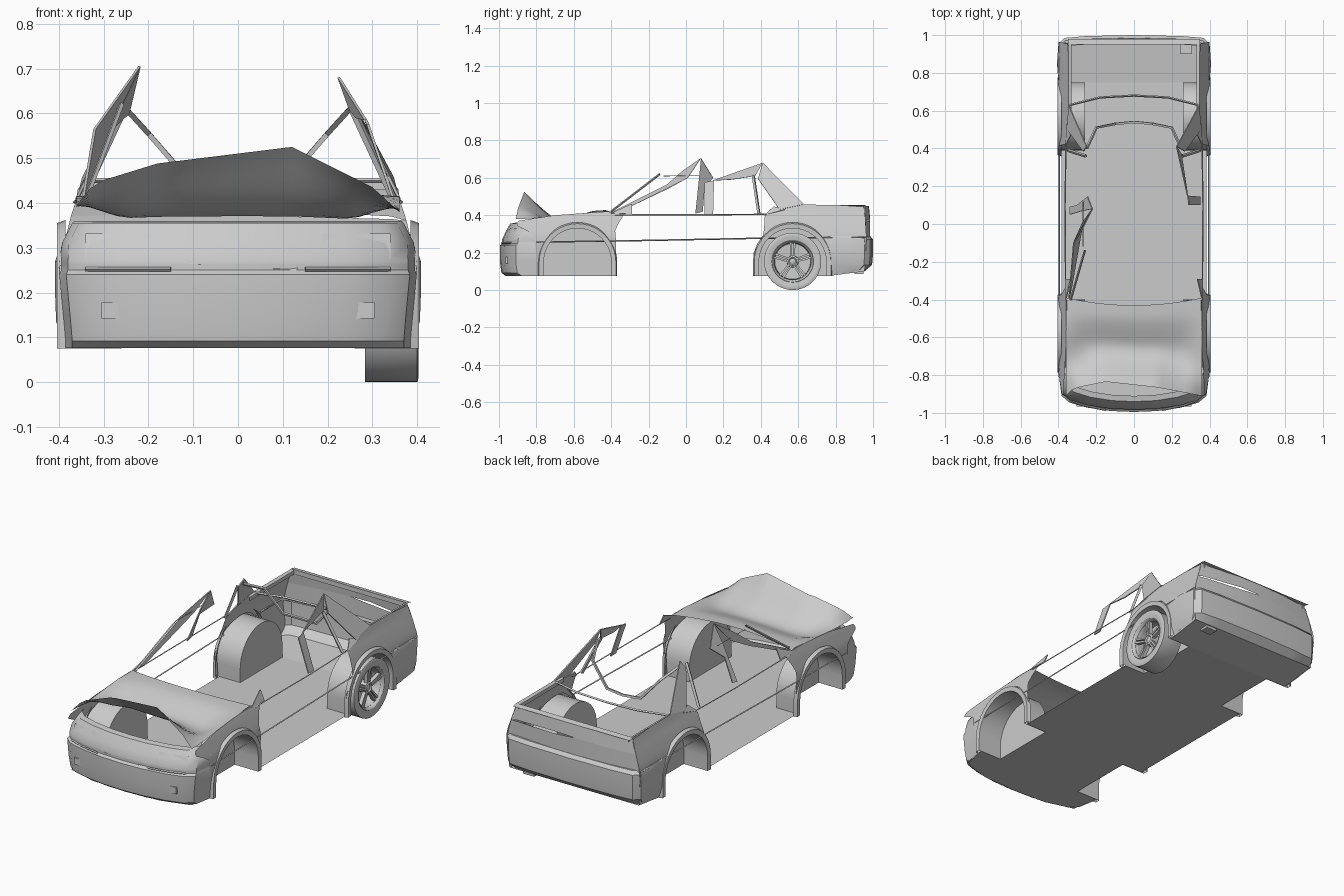
import bpy, bmesh, math
from mathutils import Vector

if "Cube" in bpy.data.objects:
    bpy.data.objects.remove(bpy.data.objects["Cube"])


def make(name, verts, faces, angle=35, thick=0):
    me = bpy.data.meshes.new(name)
    me.from_pydata([tuple(v) for v in verts], [], faces)
    bm = bmesh.new()
    bm.from_mesh(me)
    bmesh.ops.remove_doubles(bm, verts=bm.verts, dist=0.0004)
    bmesh.ops.recalc_face_normals(bm, faces=bm.faces)
    bm.to_mesh(me)
    bm.free()
    ob = bpy.data.objects.new(name, me)
    bpy.context.collection.objects.link(ob)
    if angle:
        me.shade_smooth()
        me.set_sharp_from_angle(angle=math.radians(angle))
    else:
        me.shade_flat()
    if thick:
        m = ob.modifiers.new("thickness", "SOLIDIFY")
        m.thickness, m.offset = thick, 0
    return ob


def grid(name, rows, angle=35):
    """Skin a list of equally long point rows."""
    n = len(rows[0])
    verts = [p for r in rows for p in r]
    faces = [(i * n + j, i * n + j + 1, (i + 1) * n + j + 1, (i + 1) * n + j)
             for i in range(len(rows) - 1) for j in range(n - 1)]
    return make(name, verts, faces, angle)


def plate(name, pts, thick=0.006):
    return make(name, pts, [tuple(range(len(pts)))], 0, thick)


def bar(name, pts, r):
    cu = bpy.data.curves.new(name, "CURVE")
    cu.dimensions, cu.bevel_depth, cu.bevel_resolution = "3D", r, 0
    sp = cu.splines.new("POLY")
    sp.points.add(len(pts) - 1)
    for p, c in zip(sp.points, pts):
        p.co = (*c, 1)
    sp.use_smooth = False
    bpy.context.collection.objects.link(bpy.data.objects.new(name, cu))


def box(name, c, d):
    v = [(c[0] + i * d[0] / 2, c[1] + j * d[1] / 2, c[2] + k * d[2] / 2)
         for i in (-1, 1) for j in (-1, 1) for k in (-1, 1)]
    make(name, v, [(0, 1, 3, 2), (4, 5, 7, 6), (0, 1, 5, 4), (2, 3, 7, 6), (0, 2, 6, 4), (1, 3, 7, 5)], 0)


def interp(t, keys):
    for (a, x), (b, y) in zip(keys, keys[1:]):
        if t <= b:
            return x + (y - x) * max(0, (t - a) / (b - a))
    return keys[-1][1]


def resample(pts, n):
    pts = [Vector(p) for p in pts]
    d = [0]
    for a, b in zip(pts, pts[1:]):
        d.append(d[-1] + (b - a).length)
    keys = list(zip(d, pts))
    return [Vector(interp(d[-1] * i / (n - 1), keys)) for i in range(n)]


def side_x(z):
    return interp(z, [(.075, .385), (.15, .39), (.25, .4), (.3, .395), (.38, .37), (.42, .355), (.46, .345)])


def arch(yc, r, zc=.15):
    return [(yc - r, .075)] + [(yc - r * math.cos(math.pi * i / 20), zc + r * math.sin(math.pi * i / 20))
                               for i in range(21)] + [(yc + r, .075)]


def mirrored(half):
    """half runs from x = 0 outwards."""
    return [(-x, y, z) for x, y, z in reversed(half[1:])] + list(half)


FRONT, REAR, IN = -.58, .57, .26

# floor, notched around the four wheels, and its rising tail
edge = [(0, -.965), (.2, -.955), (.36, -.91), (.385, FRONT - .18), (IN, FRONT - .18), (IN, FRONT + .18),
        (.385, FRONT + .18), (.385, REAR - .18), (IN, REAR - .18), (IN, REAR + .18), (0, REAR + .18)]
plate("floor", [(x, y, .077) for x, y in edge] + [(-x, y, .077) for x, y in reversed(edge[1:-1])], 0)
grid("floor_tail", [[(x, REAR + .18, .077), (x, .955, .1)] for x in (-.385, 0, .385)])

# outer side panels, arches and wheel housings
outlines = {
    "front_fender": (FRONT, [(-.8, .08), (-.8, .2), (-.82, .32), (-.91, .345), (-.9, .37), (-.7, .40), (-.42, .42),
                             (-.33, .405), (-.38, .33), (-.375, .27), (-.375, .075)]),
    "rear_quarter": (REAR, [(.362, .075), (.362, .2), (.42, .3), (.42, .40), (.5, .43), (.57, .457), (.8, .455),
                            (.955, .445), (.965, .28), (.955, .1)])}
for s, side in ((1, "right"), (-1, "left")):
    for part, (yc, outline) in outlines.items():
        a, b = resample([(*p, 0) for p in arch(yc, .19)], 60), resample([(*p, 0) for p in outline], 60)
        rows = [[a[i].lerp(b[i], k / 6) for i in range(60)] for k in range(7)]
        grid(f"{part}_{side}", [[(s * side_x(p.y), p.x, p.y) for p in r] for r in rows])
        prof = [(.18, .385), (.18, .402), (.205, .404), (.212, .385)]
        grid(f"{part}_flare_{side}", [[(s * x, *p) for p in arch(yc, r)] for r, x in prof])
        well = arch(yc, .18)
        grid(f"{part}_wheel_well_{side}", [[(s * x, *p) for p in well] for x in (IN, .4)])
        plate(f"{part}_well_wall_{side}", [(s * IN, *p) for p in well], 0)
    # shoulder strip along the open boot
    grid(f"boot_shoulder_{side}", [[(s * x, y, z) for y in (.57, .8, .96)]
                                   for x, z in ((.347, .455), (.33, .45), (.33, .43))])
    # thin trims left across the missing doors
    bar(f"side_moulding_{side}", [(s * .397, y, z) for y, z in ((-.8, .257), (-.38, .262), (.4, .277), (.96, .283))], .004)
    bar(f"sill_trim_{side}", [(s * .362, -.38, .402), (s * .365, .1, .402), (s * .36, .44, .405)], .0035)
    # rear roof pillar
    top = (.225, .41, .68) if s > 0 else (.25, .41, .635)
    sail = [(.345, .63, .457), (.352, .5, .43), (.268, .385, .595), top]
    plate(f"rear_pillar_{side}", [(s * x, y, z) for x, y, z in sail])
    bar(f"window_post_{side}", [(s * .255, .36, .61), (s * .35, .39, .405)], .009)
    # window lower corners
    plate(f"window_corner_{side}", [(s * x, y, z) for x, y, z in ((.36, .42, .40), (.355, .53, .43), (.335, .47, .445))])
    plate(f"mirror_corner_{side}", [(s * x, y, z) for x, y, z in ((.36, -.4, .41), (.36, -.29, .405), (.335, -.29, .46))])

# remains of the left windscreen pillar and roof edge
plate("windscreen_pillar_left", [(-.345, -.40, .415), (-.33, -.33, .43), (-.315, -.09, .545), (-.27, .01, .6),
                                 (-.22, .08, .705), (-.27, -.02, .635), (-.32, -.1, .565)])
bar("windscreen_edge_left", [(-.335, -.4, .42), (-.26, -.14, .62)], .006)
plate("door_pillar_left", [(-.22, .08, .705), (-.245, .145, .6), (-.3, .1, .55), (-.34, .09, .42), (-.34, .05, .41),
                           (-.27, .07, .6)])
bar("roof_edge_left", [(-.27, -.12, .61), (-.27, .12, .612)], .002)

# remains of the right door pillar and roof edge
plate("door_pillar_right", [(.35, .1, .4), (.35, .145, .4), (.285, .15, .585), (.29, .1, .575)])
plate("roof_edge_right", [(.285, .14, .585), (.225, .41, .68), (.25, .37, .61), (.265, .24, .59)])

# rear window frame and parcel shelf edge
bar("rear_window_frame", mirrored([(0, .54, .435), (.1, .53, .44), (.2, .51, .555), (.25, .4, .61)]), .008)
bar("parcel_shelf_edge", mirrored([(0, .68, .45), (.18, .67, .45), (.34, .63, .45)]), .006)

# front fascia, wrapping to the sides
path = [(0, -.995), (.12, -.99), (.24, -.972), (.33, -.945), (.37, -.91), (.385, -.79)]
rows = []
for z, dy, dx in ((.076, .03, 0), (.092, .008, 0), (.15, .0, .005), (.24, .0, .014), (.25, .012, .01),
                  (.262, .012, .01), (.27, .012, .01), (.31, .03, .008), (.355, .055, -.015), (.36, .085, -.02)):
    rows.append(mirrored([(x + dx * x / .385, min(y + dy, -.79), z) for x, y in path]))
grid("front_fascia", rows)
for s, side in ((1, "right"), (-1, "left")):
    bar(f"bumper_trim_{side}", [(s * .15, -.985, .252), (s * .26, -.963, .252), (s * .34, -.935, .252)], .005)
    box(f"fog_lamp_{side}", (s * .265, -.955, .16), (.08, .02, .035))
    plate(f"headlamp_{side}", [(s * x, y, z) for x, y, z in ((.19, -.965, .275), (.34, -.93, .275),
                                                            (.34, -.905, .332), (.19, -.94, .332))], 0)
plate("grille_panel", [(-.12, -.98, .265), (.13, -.98, .25), (.16, -.955, .28), (.14, -.95, .295), (-.13, -.955, .295)], 0)

# buckled bonnet, lifted at its front edge and sunk behind it
lift = [(-.36, .395), (-.32, .445), (-.18, .488), (.12, .525), (.30, .435), (.36, .38)]
rows = []
for k in range(19):
    t, row = k / 18, []
    for j in range(25):
        x = -.36 + .72 * j / 24
        u = 1 - (x / .36) ** 2
        y0 = interp(x, [(-.36, -.91), (-.32, -.87), (-.15, -.835), (.12, -.865), (.36, -.91)])
        y = y0 + ((-.39 - .04 * u) - y0) * t
        base = .38 + .035 * min(1, (y + .9) / .4) + .012 * u * t
        rise = (interp(x, lift) - base) * max(0, 1 - t / .5) ** 1.4
        sink = .05 * min(1, 2 * u) * math.sin(math.pi * t) ** 2 * (1 - t) * 1.5
        row.append((x, y, base + rise - sink))
    rows.append(row)
grid("bonnet", rows, 40)

# rear panel with a torn slot, and its top rim
def rear(x, z):
    return (x * side_x(z) / .36, .985 - .03 * (x / .37) ** 2 - .1 * max(0, z - .38), z)


xs = [-.36, -.2, -.02, .1, .33, .36]
lines = [[.27] * 6, [.37, .375, .38, .37, .364, .36], [.37, .375, .38, .383, .37, .36], [.448] * 6]
grid("rear_panel_lower", [[rear(x, z) for x, z in zip(xs, l)] for l in lines[:2]])
grid("rear_panel_upper", [[rear(x, z) for x, z in zip(xs, l)] for l in lines[2:]])
grid("boot_rim", [[(x * .97, y, z) for x in xs] for y, z in ((.98, .449), (.95, .455), (.95, .43))])

# rear bumper, chamfered below
path = [(0, 1.0), (.25, .995), (.37, .985), (.4, .955), (.408, .85), (.4, .75)]
rows = []
for z, k in ((.1, .955), (.135, .995), (.19, 1), (.27, 1), (.288, .985), (.288, .955)):
    rows.append(mirrored([(x * (k if k > .98 else .96), .75 + (y - .75) * (1 - (1 - k) * 4),
                           z - (.02 if z == .1 else 0) * (1 - (y - .75) / .25)) for x, y in path]))
grid("rear_bumper", rows)
box("exhaust_box", (.275, .925, .1), (.065, .05, .03))


# the one remaining wheel, rear right
def ring(name, prof, n=40):
    grid(name, [[(x, REAR + r * math.cos(2 * math.pi * i / n), .153 + r * math.sin(2 * math.pi * i / n))
                 for i in range(n + 1)] for x, r in prof], 35)


ring("tyre", [(.29, .105), (.283, .135), (.283, .152), (.285, .153), (.4, .153), (.402, .15), (.403, .135), (.398, .112)])
ring("rim", [(.29, .105), (.33, .095), (.385, .1), (.397, .113), (.4, .11), (.392, .102), (.37, .098)])
ring("rim_back", [(.335, .098), (.33, .001)])
ring("hub", [(.335, .032), (.382, .03), (.386, .022), (.38, .016), (.384, .001)], 20)
for k in range(5):
    a = math.pi / 2 + k * 2 * math.pi / 5
    for e in (-1, 1):
        pts = []
        for r, w0, w1, x in ((.02, .002, .011, .382), (.102, .004, .016, .388)):
            pts.append([(x - d, REAR + r * math.cos(a) - e * w * math.sin(a), .153 + r * math.sin(a) + e * w * math.cos(a))
                        for d, w in ((.02, w0), (0, w0), (0, w1), (.02, w1))])
        grid(f"spoke_{k}_{'a' if e > 0 else 'b'}", pts)
